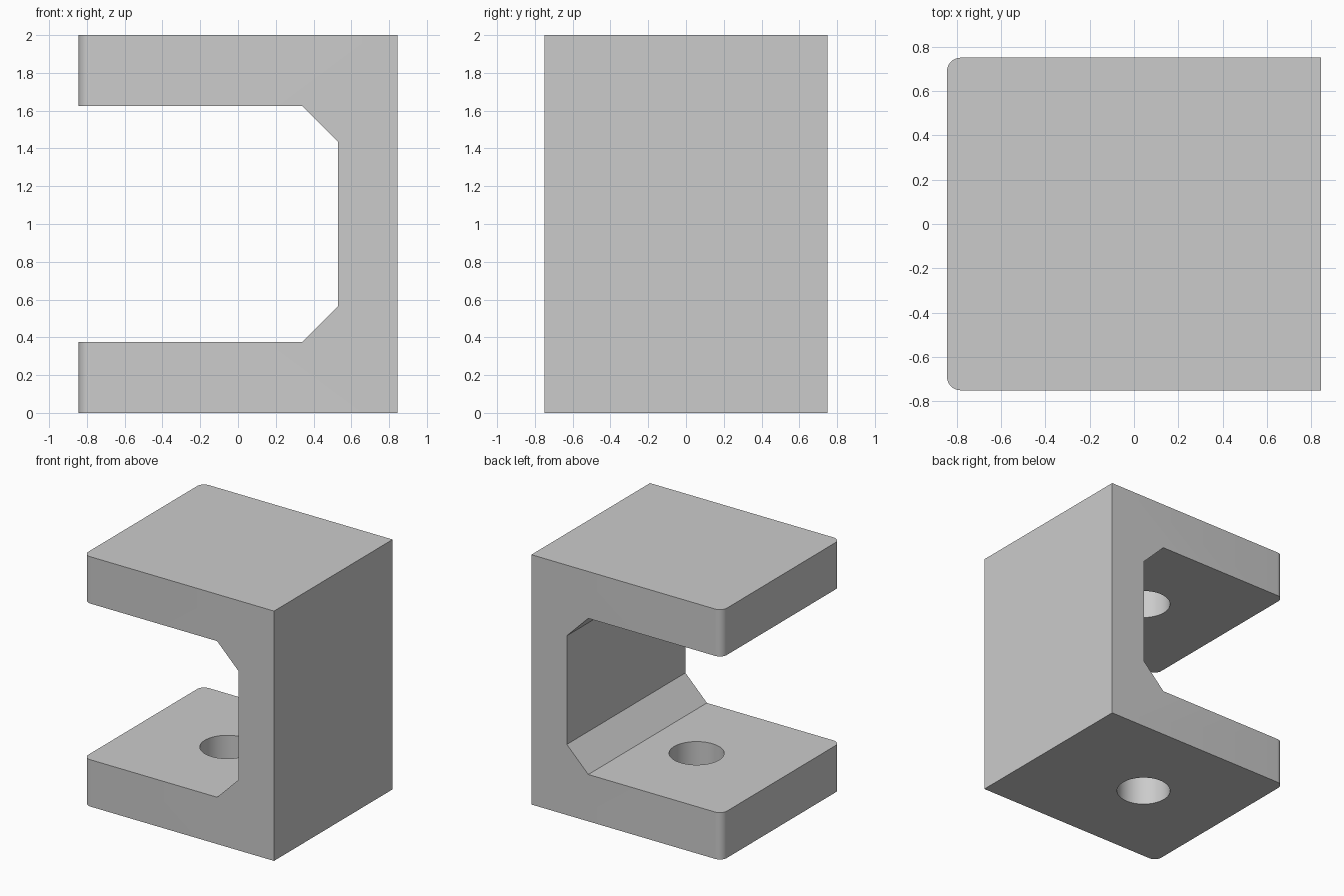
import bpy
import bmesh

cube = bpy.data.objects.get("Cube")
if cube:
    bpy.data.objects.remove(cube, do_unlink=True)

grey = bpy.data.materials.new("plain grey")
grey.use_nodes = True
color = (0.6, 0.6, 0.6, 1)
grey.diffuse_color = color
grey.node_tree.nodes["Principled BSDF"].inputs["Base Color"].default_value = color

HALF_X, HALF_Y, HEIGHT = 0.844, 0.75, 2.0
ARM, WALL_X, CHAMFER = 0.375, 0.53, 0.19
HOLE_X, HOLE_R, BLIND_DEPTH = -0.094, 0.2, 0.28

# C-shaped side profile, lower half mirrored to the upper half
lower = [(HALF_X, 0), (-HALF_X, 0), (-HALF_X, ARM),
         (WALL_X - CHAMFER, ARM), (WALL_X, ARM + CHAMFER)]
profile = lower + [(x, HEIGHT - z) for x, z in reversed(lower)]

# Extrude the profile across the width
bm = bmesh.new()
face = bm.faces.new([bm.verts.new((x, -HALF_Y, z)) for x, z in profile])
result = bmesh.ops.extrude_face_region(bm, geom=[face])
new_verts = [v for v in result["geom"] if isinstance(v, bmesh.types.BMVert)]
bmesh.ops.translate(bm, verts=new_verts, vec=(0, 2 * HALF_Y, 0))

# Round the upright corners at the open ends of the arms
corners = [e for e in bm.edges
           if all(v.co.x < -HALF_X + 0.01 for v in e.verts)
           and abs(e.verts[0].co.y - e.verts[1].co.y) < 0.01]
bmesh.ops.bevel(bm, geom=corners, offset=0.0625, segments=8,
                profile=0.5, affect='EDGES')
bmesh.ops.recalc_face_normals(bm, faces=bm.faces)
mesh = bpy.data.meshes.new("clamp_bracket")
bm.to_mesh(mesh)
bm.free()
mesh.materials.append(grey)
bracket = bpy.data.objects.new("clamp_bracket", mesh)
bpy.context.collection.objects.link(bracket)


def drill(name, z_low, z_high):
    """Cut a round hole between two heights."""
    bpy.ops.mesh.primitive_cylinder_add(
        vertices=64, radius=HOLE_R, depth=z_high - z_low,
        location=(HOLE_X, 0, (z_low + z_high) / 2))
    cutter = bpy.context.object
    cutter.name = name
    cutter.data.materials.append(grey)
    bpy.context.view_layer.objects.active = bracket
    cut = bracket.modifiers.new(name, 'BOOLEAN')
    cut.object = cutter
    cut.operation = 'DIFFERENCE'
    cut.solver = 'EXACT'
    bpy.ops.object.modifier_apply(modifier=cut.name)
    bpy.data.objects.remove(cutter, do_unlink=True)


# Through hole in the lower arm, blind hole under the upper arm
drill("lower_hole_cutter", -0.2, ARM + 0.2)
drill("upper_hole_cutter", HEIGHT - ARM - 0.2, HEIGHT - ARM + BLIND_DEPTH)

# Smooth only the rounded surfaces
bpy.ops.object.select_all(action='DESELECT')
bracket.select_set(True)
bpy.context.view_layer.objects.active = bracket
bpy.ops.object.shade_smooth_by_angle(angle=0.5)
